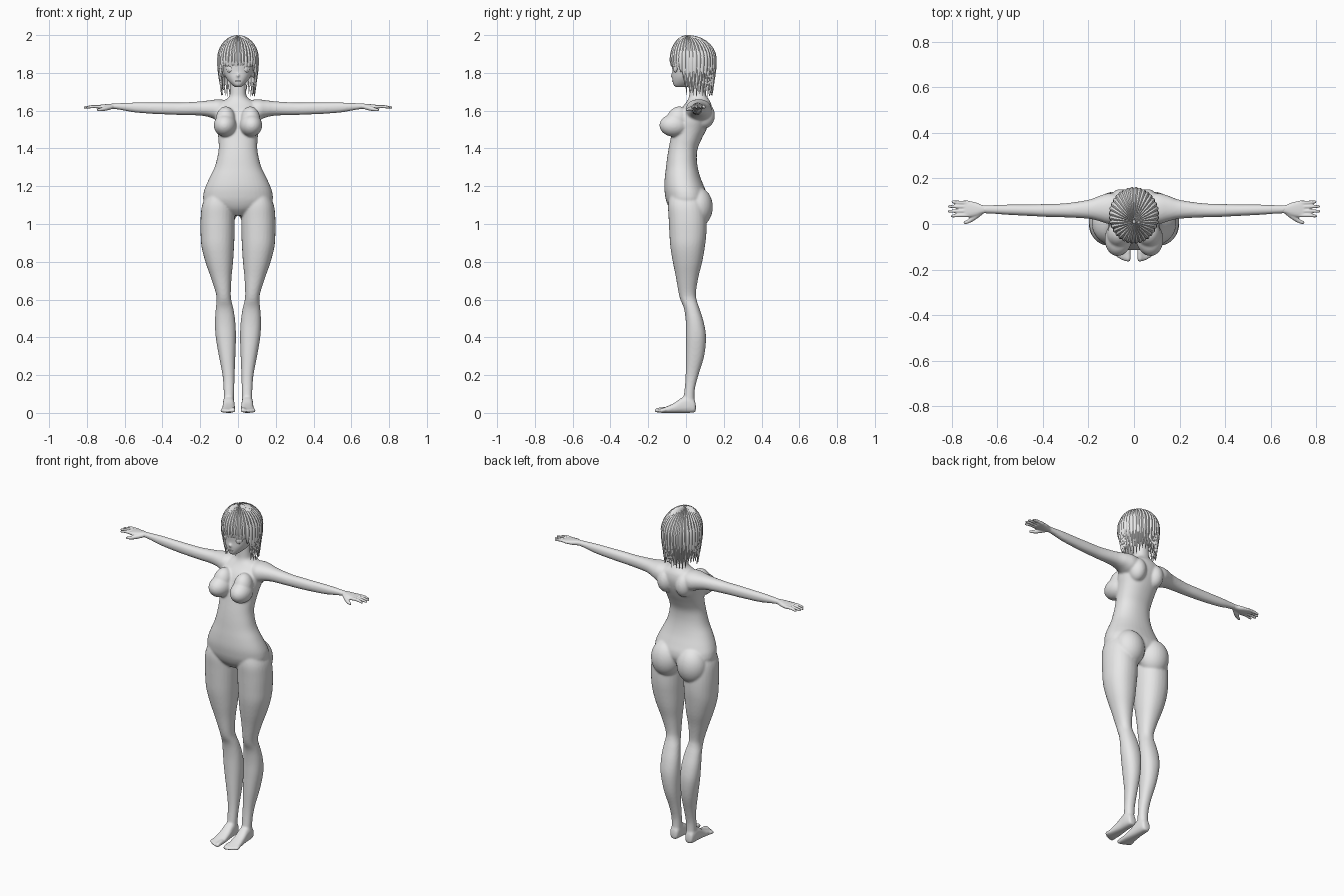
import bpy, bmesh, math, random
from mathutils import Vector, Matrix

if "Cube" in bpy.data.objects:
    bpy.data.objects.remove(bpy.data.objects["Cube"])

random.seed(4)
clay = bpy.data.materials.new("light_grey")
clay.diffuse_color = (0.8, 0.8, 0.8, 1)
clay.use_nodes = True
clay.node_tree.nodes["Principled BSDF"].inputs["Base Color"].default_value = clay.diffuse_color

AXES = {'z': lambda t, a, b: (a, b, t),
        'x': lambda t, a, b: (t, a, b),
        'y': lambda t, a, b: (a, t, b)}


def skin(bm, rings):
    """Bridge rings of points and cap both ends."""
    vs = [[bm.verts.new(p) for p in r] for r in rings]
    n = len(vs[0])
    for r, q in zip(vs, vs[1:]):
        for i in range(n):
            bm.faces.new((r[i], r[(i + 1) % n], q[(i + 1) % n], q[i]))
    bm.faces.new(vs[0][::-1])
    bm.faces.new(vs[-1])


def resample(rows, k=4):
    """Catmull-Rom interpolation of number rows."""
    out = []
    for i in range(len(rows) - 1):
        p0, p1, p2, p3 = (rows[max(0, min(len(rows) - 1, i + j))] for j in (-1, 0, 1, 2))
        for m in range(k):
            t = m / k
            out.append([0.5 * (2 * b + (c - a) * t + (2 * a - 5 * b + 4 * c - d) * t * t
                               + (3 * b - a - 3 * c + d) * t ** 3)
                        for a, b, c, d in zip(p0, p1, p2, p3)])
    return out + [list(rows[-1])]


def loft(bm, rows, axis, s=1, p=2.2, n=28):
    """Rows are (position, a_min, a_max, b_min, b_max); s mirrors x."""
    rings = []
    for t, a0, a1, b0, b1 in resample(rows):
        ring = []
        for i in range(n):
            c, d = math.cos(2 * math.pi * i / n), math.sin(2 * math.pi * i / n)
            c = math.copysign(abs(c) ** (2 / p), c)
            d = math.copysign(abs(d) ** (2 / p), d)
            x, y, z = AXES[axis](t, (a0 + a1) / 2 + c * (a1 - a0) / 2, (b0 + b1) / 2 + d * (b1 - b0) / 2)
            ring.append((s * x, y, z))
        rings.append(ring)
    skin(bm, rings)


def tube(bm, pts, s=1, n=10):
    """Rounded tube through (x, y, z, radius) points."""
    rows = resample(pts, 3)
    end, prev = Vector(rows[-1][:3]), Vector(rows[-2][:3])
    d, r = (end - prev).normalized(), rows[-1][3]
    rows += [list(end + d * r * 0.6) + [r * 0.75], list(end + d * r * 0.95) + [r * 0.3]]
    rings = []
    for i, row in enumerate(rows):
        a, b = rows[max(0, i - 1)], rows[min(len(rows) - 1, i + 1)]
        t = (Vector(b[:3]) - Vector(a[:3])).normalized()
        u = t.cross(Vector((0, 0, 1))).normalized()
        v = t.cross(u)
        ring = [Vector(row[:3]) + row[3] * (u * math.cos(2 * math.pi * k / n) + v * math.sin(2 * math.pi * k / n))
                for k in range(n)]
        rings.append([(s * q.x, q.y, q.z) for q in ring])
    skin(bm, rings)


def ball(bm, c, r, rot=0, tilt=0):
    m = (Matrix.Translation(c) @ Matrix.Rotation(rot, 4, 'Z') @ Matrix.Rotation(tilt, 4, 'X')
         @ Matrix.Diagonal((*r, 1)))
    bmesh.ops.create_uvsphere(bm, u_segments=28, v_segments=18, radius=1, matrix=m)


def finish(bm, name, voxel=0, angle=50, smooth=6):
    bmesh.ops.recalc_face_normals(bm, faces=bm.faces[:])
    me = bpy.data.meshes.new(name)
    bm.to_mesh(me)
    bm.free()
    ob = bpy.data.objects.new(name, me)
    bpy.context.collection.objects.link(ob)
    if voxel:
        rm = ob.modifiers.new("merge", 'REMESH')
        rm.mode, rm.voxel_size = 'VOXEL', voxel
        sm = ob.modifiers.new("soften", 'SMOOTH')
        sm.factor, sm.iterations = 0.5, smooth
        dg = bpy.context.evaluated_depsgraph_get()
        baked = bpy.data.meshes.new_from_object(ob.evaluated_get(dg))
        ob.modifiers.clear()
        ob.data = baked
    me = ob.data
    me.materials.clear()
    me.materials.append(clay)
    me.polygons.foreach_set("use_smooth", [True] * len(me.polygons))
    if not voxel:
        me.set_sharp_from_angle(angle=math.radians(angle))
    me.update()
    return ob


# Body: torso, neck, legs, feet and arms merged into one skin
bm = bmesh.new()
torso = [(1.045, .04, -.05, .05), (1.08, .13, -.085, .085), (1.12, .18, -.104, .11), (1.16, .183, -.112, .11),
         (1.20, .171, -.115, .095), (1.25, .148, -.112, .075), (1.30, .124, -.106, .062), (1.35, .110, -.10, .057),
         (1.40, .102, -.092, .062), (1.45, .104, -.082, .083), (1.50, .110, -.072, .108), (1.55, .120, -.058, .128),
         (1.60, .122, -.034, .138), (1.64, .095, -.002, .132), (1.668, .052, .014, .115), (1.70, .042, .018, .10),
         (1.78, .042, .018, .10)]
loft(bm, [(z, -w, w, f, b) for z, w, f, b in torso], 'z', n=40)
leg = [(1.16, .04, .165, -.085, .08), (1.10, .022, .19, -.095, .10), (1.03, .017, .198, -.092, .108),
       (.95, .018, .198, -.088, .108), (.88, .021, .193, -.083, .10), (.80, .026, .173, -.070, .086),
       (.72, .034, .145, -.054, .066), (.64, .038, .119, -.040, .053), (.60, .036, .113, -.030, .056),
       (.55, .024, .118, -.010, .072), (.48, .014, .122, -.001, .094), (.40, .011, .118, 0, .106),
       (.30, .014, .101, -.001, .096), (.20, .018, .082, -.002, .066), (.12, .020, .076, -.008, .046),
       (.04, .022, .076, -.02, .046)]
foot = [(.052, .036, .064, .012, .04), (.044, .025, .074, .002, .07), (.015, .02, .079, 0, .09),
        (-.02, .018, .08, 0, .082), (-.06, .016, .083, 0, .054), (-.10, .014, .087, 0, .035),
        (-.135, .017, .087, 0, .022)]
arm = [(.03, .03, .12, 1.56, 1.65), (.10, .0, .136, 1.548, 1.66), (.15, .012, .124, 1.565, 1.655),
       (.20, .023, .106, 1.574, 1.649), (.30, .029, .091, 1.577, 1.643), (.38, .031, .088, 1.58, 1.643),
       (.45, .035, .086, 1.583, 1.643), (.55, .040, .085, 1.591, 1.643), (.62, .045, .083, 1.604, 1.64),
       (.665, .047, .082, 1.61, 1.638)]
for s in (1, -1):
    loft(bm, leg, 'z', s)
    loft(bm, foot, 'y', s, p=2.6)
    loft(bm, arm, 'x', s)
    for i in range(5):  # toes
        r = .013 if i == 0 else .0095
        x = .026 + i * .0145
        tip = -.156 + i * i * .0016
        tube(bm, [(x, -.11, r + .006, r), (x, (tip - .13) / 2, r + .003, r), (x, tip, r, r * .95)], s)
    ball(bm, (s * .068, -.062, 1.522), (.06, .079, .060), s * .12)             # breast
    ball(bm, (s * .066, -.045, 1.552), (.052, .058, .072), s * .1, -.35)       # breast upper slope
    ball(bm, (s * .085, .062, 1.09), (.088, .080, .105))                       # buttock
    ball(bm, (s * .06, .095, 1.575), (.05, .058, .07))                         # shoulder blade
finish(bm, "body", .006)

# Hands: palm, four fingers and a thumb
for s, side in ((1, "left"), (-1, "right")):
    bm = bmesh.new()
    loft(bm, [(.64, .049, .081, 1.611, 1.637), (.665, .046, .083, 1.609, 1.637), (.695, .034, .095, 1.607, 1.635),
              (.73, .029, .102, 1.609, 1.631), (.748, .032, .100, 1.612, 1.628)], 'x', s, p=2.5, n=20)
    for y, tip in ((.038, .797), (.057, .812), (.076, .81), (.094, .795)):
        y2 = y + (y - .066) * .12
        tube(bm, [(.725, y, 1.620, .009), (.765, y, 1.622, .0085), (tip, y2, 1.617, .0065)], s)
    tube(bm, [(.67, .052, 1.62, .012), (.70, .03, 1.612, .0125), (.722, .014, 1.607, .0095),
              (.741, .006, 1.604, .007)], s)
    finish(bm, side + "_hand", .0035, smooth=3)

# Head with jaw, nose and ears
bm = bmesh.new()
head = [(1.724, .014, -.052, -.01), (1.735, .030, -.066, .03), (1.755, .050, -.071, .065), (1.78, .067, -.073, .095),
        (1.81, .079, -.072, .118), (1.85, .086, -.075, .132), (1.90, .088, -.072, .135), (1.94, .075, -.052, .12),
        (1.97, .045, -.01, .085)]
loft(bm, [(z, -w, w, f, b) for z, w, f, b in head], 'z', n=40)
ball(bm, (0, -.071, 1.787), (.008, .012, .011))
for s in (1, -1):
    ball(bm, (s * .082, .035, 1.80), (.010, .018, .028))
finish(bm, "head", .005, smooth=4)

# Eyes, brows and mouth
bm = bmesh.new()
for s in (1, -1):
    ball(bm, (s * .043, -.056, 1.822), (.021, .007, .020), s * .42)
    ball(bm, (s * .043, -.060, 1.821), (.012, .006, .016), s * .42)
    tube(bm, [(s * .020, -.070, 1.836, .002), (s * .042, -.064, 1.845, .003), (s * .066, -.048, 1.835, .002)])
ball(bm, (0, -.069, 1.757), (.015, .005, .003))
finish(bm, "face_details")

# Hair: tapering locks running from the crown over the skull
RX, RY, ZC, RZ = .105, .119, 1.874, .122


def lock(bm, ang, half, end, lift, tip):
    path = [(math.sin(math.radians(t)), ZC + RZ * math.cos(math.radians(t)), math.cos(math.radians(t)))
            for t in range(4, 91, 12)]
    drop = ZC - end
    for k in range(1, 8):
        u = k / 7
        path.append((1 - min(1, drop / .18) * .15 * u * u, ZC - drop * u, 0))
    rings = []
    for i, (r, z, up) in enumerate(path):
        u = max(0, (i - 9) / 5)
        w = half * (1 - (1 - tip) * u ** 1.3)
        cy = .038 - .03 * (1 - r if up else 0)
        ring = []
        for da, off in ((-w, -.003), (-w * .5, .002), (0, .004), (w * .5, .002), (w, -.003), (0, -.009)):
            o = (off + lift) * (1 - .6 * u)
            ring.append(((RX * r + o * r) * math.cos(ang + da), cy + (RY * r + o * r) * math.sin(ang + da), z + o * up))
        rings.append(ring)
    skin(bm, rings)


bm = bmesh.new()
N = 36
for layer in range(2):
    for i in range(N):
        ang = 2 * math.pi * (i + .5 * layer) / N
        d = abs((math.degrees(ang) - 270 + 180) % 360 - 180)    # degrees from the front
        if d < 52:
            end, tip = 1.838 + random.uniform(-.006, .006), .6
        elif d < 64:
            end, tip = 1.80 + random.uniform(-.02, .01), .3
        else:
            end, tip = (1.685 if layer == 0 else 1.725) + random.uniform(-.012, .028), .12
        lock(bm, ang, math.pi / N * 1.15, end, -.003 if layer == 0 else .002, tip)
ball(bm, (0, .036, ZC), (.100, .114, .117))
# Under-layer closing the back of the hair
for i in range(15):
    lock(bm, math.radians(-8 + 14 * i), .16, 1.72 + random.uniform(-.02, .02), -.010, .35)
hair = finish(bm, "hair", angle=40)

# Settle the crown exactly at the full height
top = max(v.co.z for v in hair.data.vertices)
for v in hair.data.vertices:
    v.co.z += 2.0 - top
